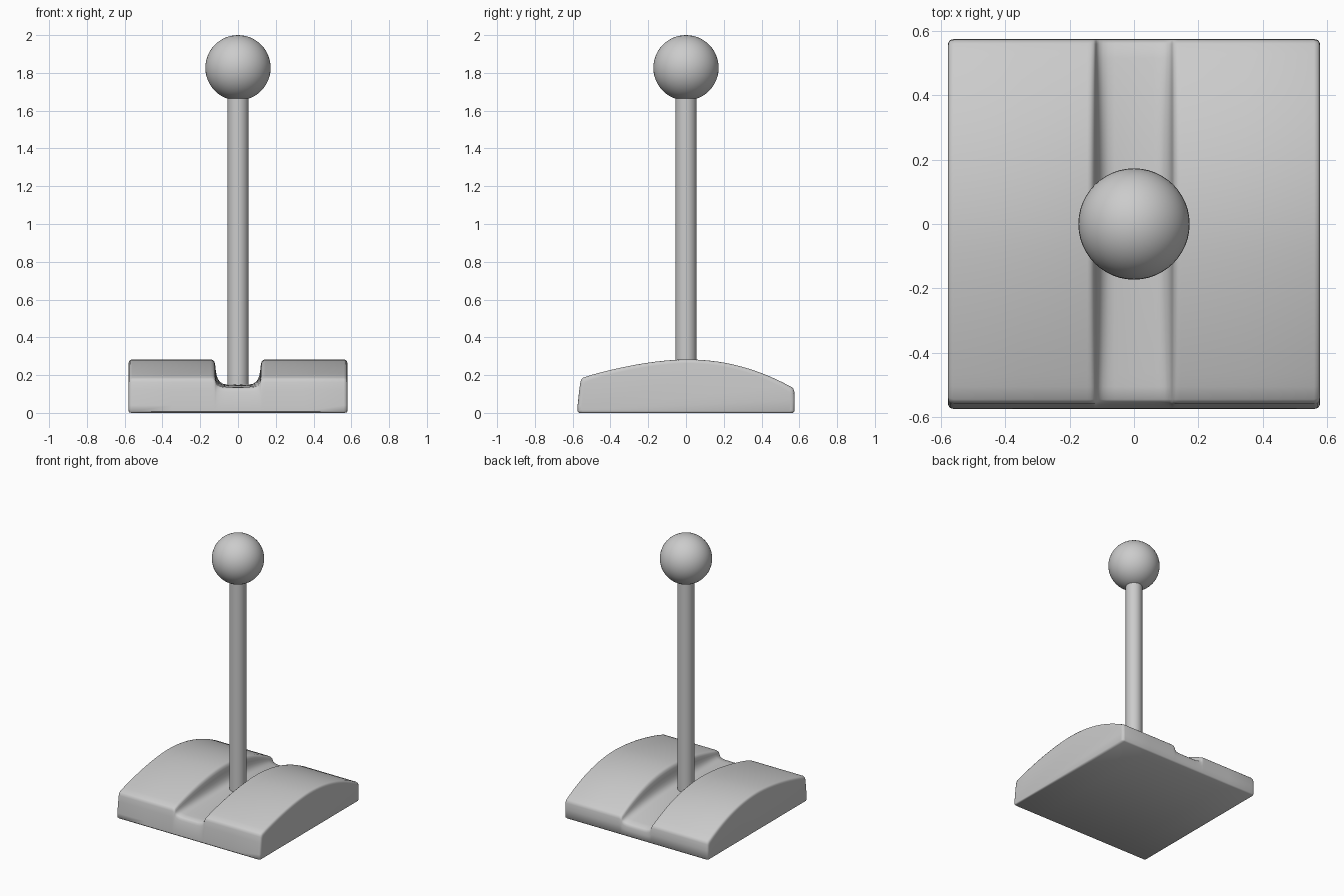
import bpy, bmesh, math

if "Cube" in bpy.data.objects:
    bpy.data.objects.remove(bpy.data.objects["Cube"])


def smooth(obj, angle=40):
    bpy.ops.object.select_all(action='DESELECT')
    obj.select_set(True)
    bpy.context.view_layer.objects.active = obj
    bpy.ops.object.shade_smooth_by_angle(angle=math.radians(angle))


def crown(y, groove):
    # height of the curved top, blended towards the groove floor
    t = abs(y)
    if y < 0:
        outer = 0.283 - 0.095 * (t / 0.545) ** 1.7
        floor = 0.149 - 0.013 * (t / 0.545) ** 1.7
    else:
        outer = 0.283 - 0.147 * (t / 0.56) ** 2.1
        floor = 0.149 - 0.058 * (t / 0.56) ** 2.1
    return outer + (floor - outer) * groove


def side_loop(x, groove, inset):
    # one lengthwise outline of the base at position x
    pts = [(-0.566, 0.0), (-0.575, 0.008), (-0.574, 0.04)]
    zf = crown(-0.545, groove)
    pts += [(-0.565, zf * 0.65), (-0.559, zf - 0.025), (-0.554, zf - 0.01), (-0.545, zf - 0.002)]
    n = 28
    for i in range(1, n):
        y = -0.545 + (0.555 + 0.545) * i / n
        pts.append((y, crown(y, groove)))
    zb = crown(0.56, groove)
    pts += [(0.56, zb), (0.568, zb - 0.008), (0.573, zb - 0.022),
            (0.575, zb * 0.5), (0.575, 0.008), (0.566, 0.0)]
    k = 1 - inset / 0.575
    return [(x, y * k, z - inset if z > 0.1 else (z + inset * 0.4 if z < 0.01 else z))
            for y, z in pts]


# base: outlines lofted across x, with rounded ends and a central groove
half = [(0.579, 0, 0.02), (0.577, 0, 0.01), (0.572, 0, 0.003), (0.56, 0, 0),
        (0.35, 0, 0), (0.145, 0, 0), (0.135, 0.02, 0), (0.126, 0.08, 0),
        (0.121, 0.2, 0), (0.118, 0.4, 0), (0.114, 0.6, 0), (0.107, 0.76, 0),
        (0.096, 0.88, 0), (0.08, 0.96, 0), (0.06, 0.99, 0), (0, 1, 0)]
columns = [(-x, g, d) for x, g, d in half] + half[-2::-1]
bm = bmesh.new()
loops = [[bm.verts.new(p) for p in side_loop(*c)] for c in columns]
for a, b in zip(loops, loops[1:]):
    for i in range(len(a)):
        j = (i + 1) % len(a)
        bm.faces.new((a[i], a[j], b[j], b[i]))
bm.faces.new(loops[0])
bm.faces.new(loops[-1])
bmesh.ops.recalc_face_normals(bm, faces=bm.faces)
mesh = bpy.data.meshes.new("base")
bm.to_mesh(mesh)
bm.free()
base = bpy.data.objects.new("base", mesh)
bpy.context.collection.objects.link(base)
smooth(base, 50)

# lever rod
bpy.ops.mesh.primitive_cylinder_add(vertices=32, radius=0.056, depth=1.6, location=(0, 0, 0.9))
rod = bpy.context.object
rod.name = "lever_rod"
smooth(rod)

# ball knob
bpy.ops.mesh.primitive_uv_sphere_add(segments=48, ring_count=24, radius=0.173, location=(0, 0, 1.827))
knob = bpy.context.object
knob.name = "ball_knob"
smooth(knob)
